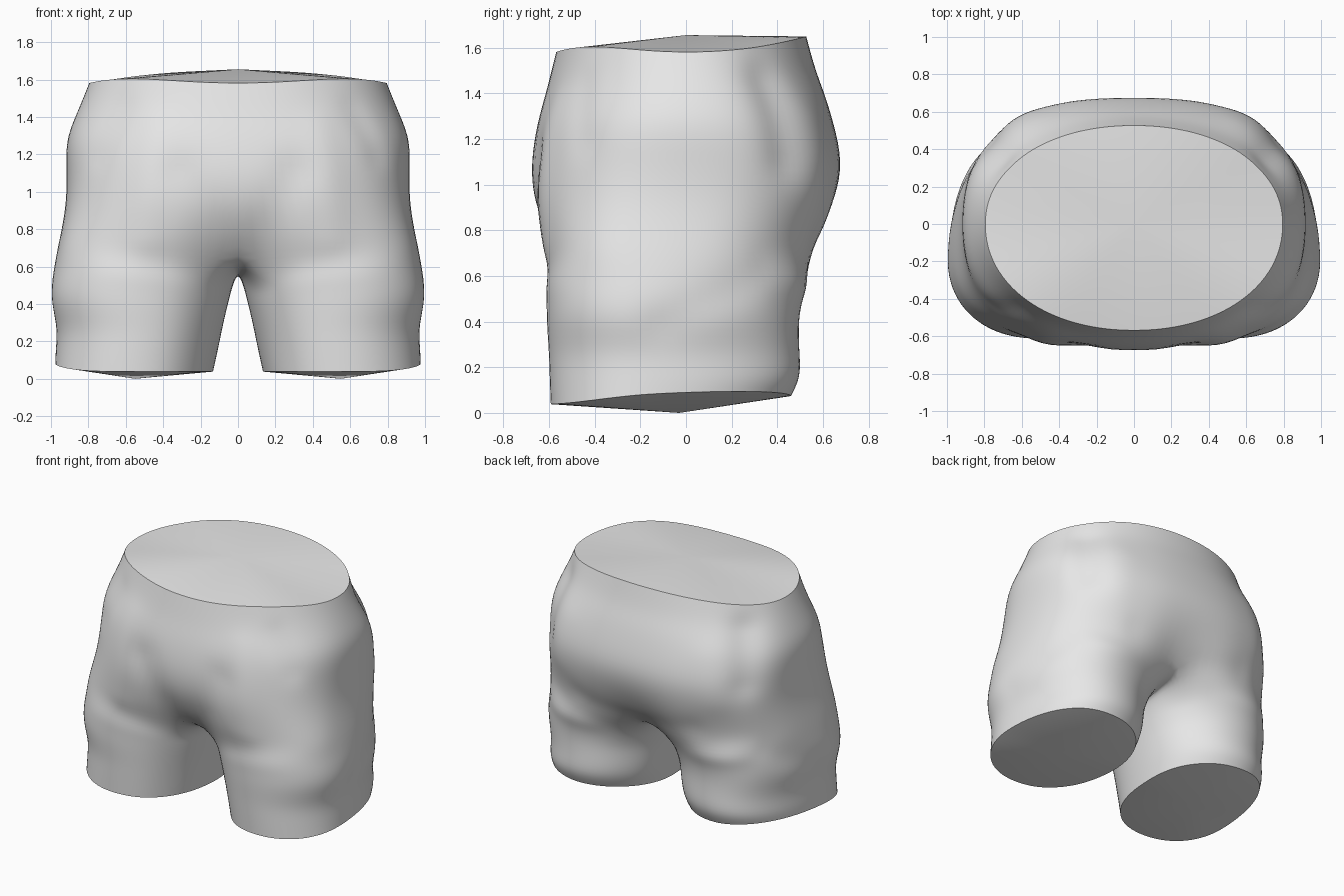
import bpy, bmesh, math
from mathutils import Vector

if "Cube" in bpy.data.objects:
    bpy.data.objects.remove(bpy.data.objects["Cube"])

M, K = 16, 5          # outer columns per half, inner seam points


def spow(v, e):
    return math.copysign(abs(v) ** e, v)


grey = bpy.data.materials.new("light grey")
grey.diffuse_color = (0.8, 0.8, 0.8, 1)
grey.use_nodes = True
grey.node_tree.nodes["Principled BSDF"].inputs["Base Color"].default_value = grey.diffuse_color

# Hip rows: z, half width, front y, back y, front and back squareness, centre recess, forward skew
HIPS = [(1.58, .80, -.572, .53, 2.1, 2.1, 0, 0), (1.50, .832, -.592, .57, 2.15, 2.15, 0, 0),
        (1.40, .875, -.617, .61, 2.2, 2.25, 0, 0), (1.27, .927, -.655, .65, 2.35, 2.4, 0, 0),
        (1.10, .92, -.683, .69, 2.5, 2.55, 0, 0), (.95, .922, -.683, .67, 2.65, 2.6, .02, .03),
        (.82, .942, -.66, .63, 2.85, 2.6, .07, .07), (.70, .968, -.64, .595, 3.0, 2.6, .2, .11)]
# Leg rows: outer z, inner z, inner x, outer x, front y, back y, front and back squareness
LEGS = [(.59, .50, .025, .99, -.622, .555, 2.3, 2.1), (.50, .42, .045, 1.005, -.618, .52, 2.3, 2.1),
        (.40, .34, .065, 1.008, -.617, .50, 2.25, 2.1), (.27, .25, .085, .972, -.608, .505, 2.2, 2.1),
        (.16, .15, .105, .98, -.605, .512, 2.2, 2.1), (.07, .04, .13, .983, -.60, .468, 2.2, 2.1)]
# Crotch seam from back to front: y, z
SEAM = [(.32, .64), (.17, .585), (.02, .567), (-.15, .572), (-.36, .615)]

bm = bmesh.new()

# Hips, half of each ring from front centre to back centre
rows = []
for r, (z, a, yf, yb, nf, nb, rec, skew) in enumerate(HIPS):
    ring = []
    for j in range(M + 1):
        t = math.pi * (j / M - .5)
        s, c = math.sin(t), math.cos(t)
        n = nb if s > 0 else nf
        x = 0 if j in (0, M) else a * spow(c, 2 / n)
        y = (yb + skew if s > 0 else -yf - skew) * spow(s, 2 / n) - skew
        near = math.exp(-(x / .17) ** 2)
        y *= 1 - rec * near
        zz = z - (.04 * near if r == len(HIPS) - 1 else 0)
        if r == 0:
            zz += .07 * s * s if s > 0 else .025 * math.sin(2 * t) ** 2
        ring.append(bm.verts.new((x, y, zz)))
    rows.append(ring)
for p, q in zip(rows, rows[1:]):
    for j in range(M):
        bm.faces.new((p[j], q[j], q[j + 1], p[j + 1]))

# Leg, closed rings hanging from the last hip row and the seam
prev = rows[-1] + [bm.verts.new((0, y, z)) for y, z in SEAM]
N = M + 1 + K
half = math.radians(140)
for i, (zo, zi, x0, x1, yf, yb, nf, nb) in enumerate(LEGS):
    ring = []
    for j in range(N):
        if j <= M:
            f = -half + 2 * half * j / M
        else:
            f = half + (2 * math.pi - 2 * half) * (j - M) / (K + 1)
        s, c = math.sin(f), math.cos(f)
        n = nb if s > 0 else nf
        w = (1 - c) / 2
        x = (x0 + x1) / 2 + (x1 - x0) / 2 * spow(c, 2 / n)
        cy = (yf + yb) / 2 - (.11 if c > 0 else .05) * c
        y = cy + ((yb - cy) if s > 0 else (cy - yf)) * spow(s, 2 / n)
        z = zo + (zi - zo) * w * w
        if i == len(LEGS) - 1:
            z = .038 + .045 * max(0, c) * (1 - abs(s) * (s < 0)) + .035 * max(0, s)
        ring.append(bm.verts.new((x, y, z)))
    for j in range(N):
        k = (j + 1) % N
        bm.faces.new((prev[j], ring[j], ring[k], prev[k]))
    prev = ring

cage = bpy.data.meshes.new("shorts_cage")
bm.to_mesh(cage)
bm.free()
obj = bpy.data.objects.new("shorts", cage)
bpy.context.collection.objects.link(obj)
mir = obj.modifiers.new("mirror", 'MIRROR')
mir.merge_threshold = .001
sub = obj.modifiers.new("smooth", 'SUBSURF')
sub.levels = sub.render_levels = 2
bpy.context.view_layer.update()
mesh = bpy.data.meshes.new_from_object(
    obj.evaluated_get(bpy.context.evaluated_depsgraph_get()))
obj.modifiers.clear()
obj.data = mesh

# Cloth folds: start, end, radius, height
FOLDS = [((.72, .36, 1.45), (.78, .44, 1.12), .11, -.025),    # rear hip dent
         ((.55, .50, 1.25), (.62, .58, 1.0), .13, .010),      # seat bulge
         ((.08, -.58, .66), (.30, -.66, 1.1), .11, -.018),    # groin crease
         ((.50, -.62, .75), (.45, -.62, 1.35), .10, .010),    # thigh front ridge
         ((.64, -.48, 1.45), (.74, -.45, 1.2), .08, -.010),   # front hip dent
         ((.86, .33, .60), (.97, -.1, .40), .09, -.012),      # side hollow
         ((.30, .52, .50), (.75, .42, .55), .10, -.010),      # under seat crease
         ((.10, .48, .72), (.45, .58, .75), .09, -.010)]

bm = bmesh.new()
bm.from_mesh(mesh)
bm.normal_update()
moves = []
for v in bm.verts:
    p = Vector((abs(v.co.x), v.co.y, v.co.z))
    h = 0
    for a, b, rad, amt in FOLDS:
        a, b = Vector(a), Vector(b)
        u = max(0, min(1, (p - a).dot(b - a) / (b - a).length_squared))
        h += amt * math.exp(-((p - a.lerp(b, u)).length / rad) ** 2)
    moves.append(v.normal * h)
for v, d in zip(bm.verts, moves):
    v.co += d

# Waist and leg caps, each a shallow fan bulging outward
edges = [e for e in bm.edges if e.is_boundary]
groups = [([e for e in edges if e.verts[0].co.z > 1], (0, 0, 1.655))]
for sx in (1, -1):
    groups.append(([e for e in edges if e.verts[0].co.z < 1
                    and (e.verts[0].co.x + e.verts[1].co.x) * sx > 0], (.55 * sx, -.03, 0)))
for loop, centre in groups:
    hub = bm.verts.new(centre)
    for e in loop:
        bm.faces.new((e.verts[0], e.verts[1], hub))
bmesh.ops.recalc_face_normals(bm, faces=bm.faces)
bm.to_mesh(mesh)
bm.free()

mesh.materials.clear()
mesh.materials.append(grey)
bpy.context.view_layer.objects.active = obj
obj.select_set(True)
bpy.ops.object.shade_smooth_by_angle(angle=math.radians(40))
